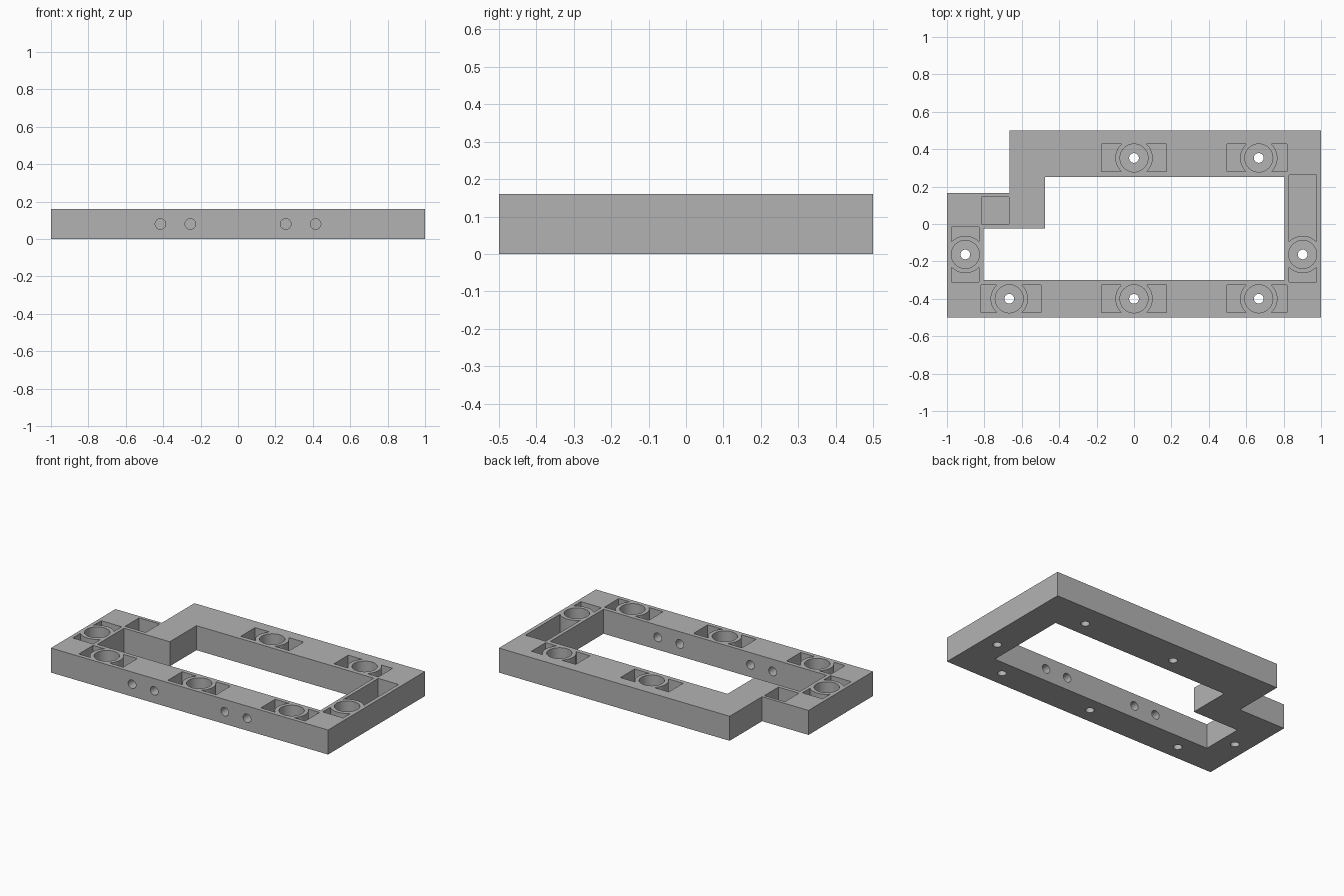
import bpy, bmesh, math
from mathutils import Matrix

if "Cube" in bpy.data.objects:
    bpy.data.objects.remove(bpy.data.objects["Cube"], do_unlink=True)

HEIGHT, FLOOR = 0.16, 0.03
BORE_R, POST_R, DRILL_R = 0.075, 0.1, 0.026

grey = bpy.data.materials.new("light grey")
grey.use_nodes = True
grey.diffuse_color = (0.45, 0.45, 0.45, 1)
grey.node_tree.nodes["Principled BSDF"].inputs["Base Color"].default_value = grey.diffuse_color


def add_object(name, bm):
    bmesh.ops.recalc_face_normals(bm, faces=bm.faces[:])
    mesh = bpy.data.meshes.new(name)
    bm.to_mesh(mesh)
    bm.free()
    mesh.materials.append(grey)
    ob = bpy.data.objects.new(name, mesh)
    bpy.context.collection.objects.link(ob)
    return ob


def prism(name, outline, z0, z1):
    bm = bmesh.new()
    face = bm.faces.new([bm.verts.new((x, y, z0)) for x, y in outline])
    side = bmesh.ops.extrude_face_region(bm, geom=[face])["geom"]
    top = [v for v in side if isinstance(v, bmesh.types.BMVert)]
    bmesh.ops.translate(bm, verts=top, vec=(0, 0, z1 - z0))
    return add_object(name, bm)


def block(name, x0, x1, y0, y1):
    return prism(name, [(x0, y0), (x1, y0), (x1, y1), (x0, y1)], FLOOR, HEIGHT + 0.1)


def cylinder(name, x, y, z0, z1, r, along_y=False):
    bm = bmesh.new()
    place = Matrix.Translation((x, y, (z0 + z1) / 2))
    if along_y:
        place = place @ Matrix.Rotation(math.pi / 2, 4, "X")
    depth = 0.3 if along_y else z1 - z0
    bmesh.ops.create_cone(bm, cap_ends=True, segments=48, radius1=r, radius2=r,
                          depth=depth, matrix=place)
    return add_object(name, bm)


def cut(target, cutter):
    mod = target.modifiers.new("cut", "BOOLEAN")
    mod.operation = "DIFFERENCE"
    mod.solver = "EXACT"
    mod.object = cutter
    with bpy.context.temp_override(object=target, active_object=target):
        bpy.ops.object.modifier_apply(modifier=mod.name)
    bpy.data.objects.remove(cutter, do_unlink=True)


# Stepped frame with its stepped opening
frame = prism("mounting_frame", [(-1, -0.5), (1, -0.5), (1, 0.5), (-0.665, 0.5),
                                 (-0.665, 0.165), (-1, 0.165)], 0, HEIGHT)
cut(frame, prism("opening", [(-0.805, -0.3), (0.805, -0.3), (0.805, 0.25), (-0.475, 0.25),
                             (-0.475, -0.025), (-0.805, -0.025)], -0.1, HEIGHT + 0.1))

# Magnet seats: centre, then slot reach in -x, +x, -y, +y
W = 0.0735
seats = [(0, -0.4, 0.175, 0.175, W, W), (0, 0.353, 0.175, 0.175, W, W),
         (-0.667, -0.4, 0.15, 0.17, W, W), (0.667, -0.4, 0.17, 0.15, W, W),
         (0.667, 0.353, 0.17, 0.15, W, W),
         (-0.902, -0.163, W, W, 0.147, 0.147), (0.902, -0.163, W, W, 0.147, 0.425)]
for x, y, left, right, front, back in seats:
    slot = block("slot", x - left, x + right, y - front, y + back)
    cut(slot, cylinder("post", x, y, -0.1, 0.5, POST_R))
    cut(frame, slot)
    cut(frame, cylinder("bore", x, y, FLOOR, HEIGHT + 0.1, BORE_R))
    cut(frame, cylinder("drill", x, y, -0.1, 0.1, DRILL_R))

# Square pocket beside the step
cut(frame, block("pocket", -0.815, -0.667, 0, 0.145))

# Cross holes through the front bar
for x in (-0.415, -0.255, 0.255, 0.415):
    cut(frame, cylinder("cross_hole", x, -0.4, 0.08, 0.08, 0.028, along_y=True))

bpy.context.view_layer.objects.active = frame
frame.select_set(True)
bpy.ops.object.shade_smooth_by_angle(angle=math.radians(30))
